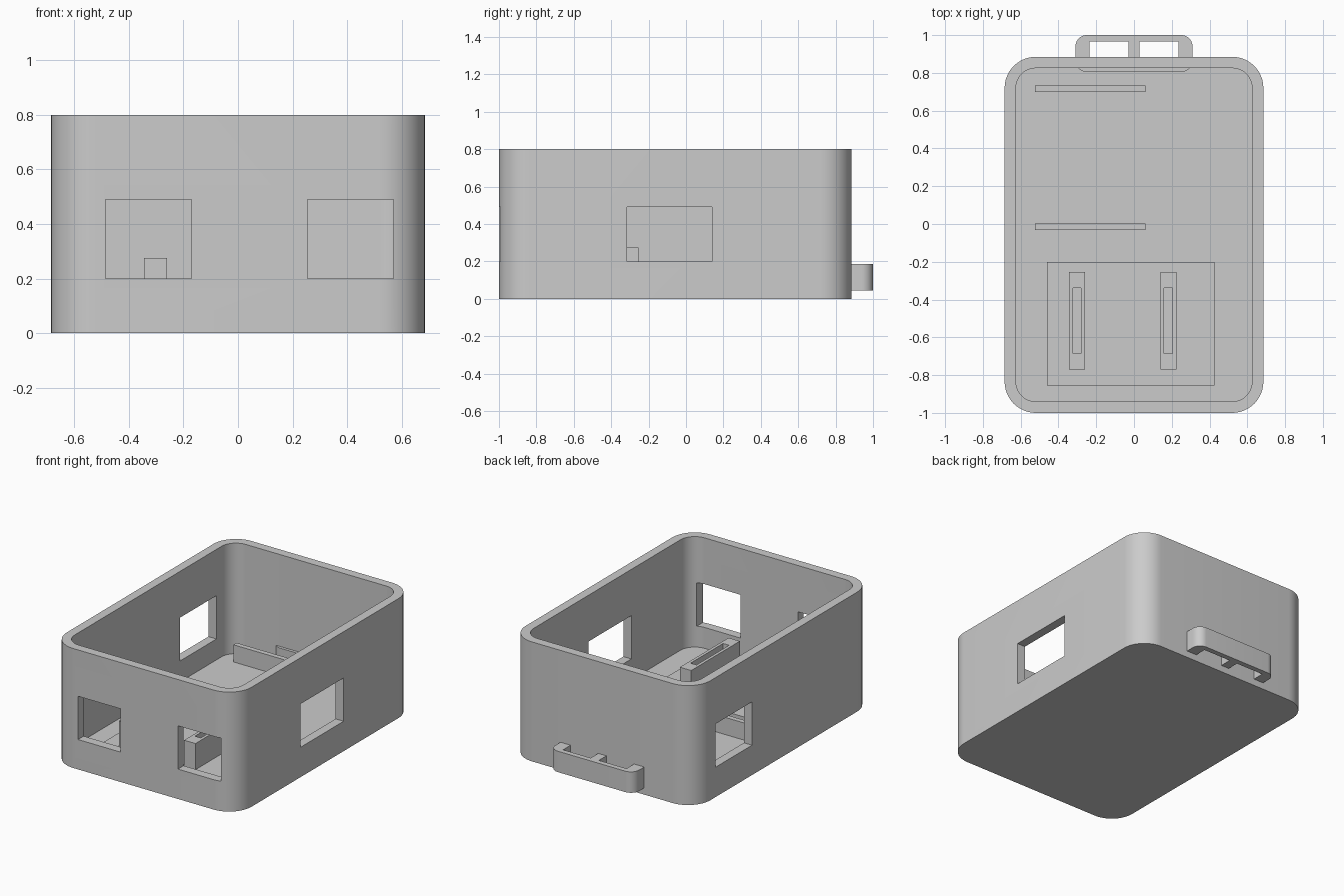
import bpy, bmesh, math

if "Cube" in bpy.data.objects:
    bpy.data.objects.remove(bpy.data.objects["Cube"])

grey = bpy.data.materials.new("plain grey")
grey.diffuse_color = (0.6, 0.6, 0.6, 1)
grey.use_nodes = True
grey.node_tree.nodes["Principled BSDF"].inputs["Base Color"].default_value = grey.diffuse_color


def prism(name, x0, x1, y0, y1, z0, z1, r=0.0, steps=12):
    """Upright block, with rounded vertical corners when r > 0."""
    if r:
        pts = []
        corners = [(x1 - r, y1 - r), (x0 + r, y1 - r), (x0 + r, y0 + r), (x1 - r, y0 + r)]
        for q, (cx, cy) in enumerate(corners):
            for i in range(steps + 1):
                a = (q + i / steps) * math.pi / 2
                pts.append((cx + r * math.cos(a), cy + r * math.sin(a)))
    else:
        pts = [(x0, y0), (x1, y0), (x1, y1), (x0, y1)]
    bm = bmesh.new()
    base = bm.faces.new([bm.verts.new((x, y, z0)) for x, y in pts])
    top = bmesh.ops.extrude_face_region(bm, geom=[base])["geom"]
    bmesh.ops.translate(bm, vec=(0, 0, z1 - z0),
                        verts=[v for v in top if isinstance(v, bmesh.types.BMVert)])
    bmesh.ops.recalc_face_normals(bm, faces=bm.faces)
    mesh = bpy.data.meshes.new(name)
    bm.to_mesh(mesh)
    bm.free()
    mesh.materials.append(grey)
    ob = bpy.data.objects.new(name, mesh)
    bpy.context.collection.objects.link(ob)
    return ob


def activate(ob):
    bpy.ops.object.select_all(action='DESELECT')
    ob.select_set(True)
    bpy.context.view_layer.objects.active = ob


def cut(ob, *box, r=0.0):
    """Subtract a block from an object."""
    cutter = prism("cutter", *box, r=r)
    activate(ob)
    mod = ob.modifiers.new("cut", 'BOOLEAN')
    mod.operation, mod.solver, mod.object = 'DIFFERENCE', 'EXACT', cutter
    bpy.ops.object.modifier_apply(modifier=mod.name)
    bpy.data.objects.remove(cutter)


def smooth(ob):
    activate(ob)
    bpy.ops.object.shade_smooth_by_angle(angle=math.radians(30))


# Open case with rounded corners
case = prism("case", -0.685, 0.685, -1.0, 0.885, 0, 0.8, r=0.165)
cut(case, -0.625, 0.625, -0.94, 0.825, 0.06, 0.9, r=0.105)

# Window openings: two in front, one in each side
for x0, x1, y0, y1 in [(-0.485, -0.17, -1.1, -0.8), (0.255, 0.57, -1.1, -0.8),
                       (0.55, 0.8, -0.315, 0.14), (-0.8, -0.55, 0.28, 0.665)]:
    cut(case, x0, x1, y0, y1, 0.2, 0.49)
smooth(case)

# Strap loop on the back, passing through the wall
loop = prism("strap_loop", -0.31, 0.31, 0.805, 1.0, 0.045, 0.185, r=0.06)
for x0, x1 in [(-0.235, -0.03), (0.03, 0.235)]:
    cut(loop, x0, x1, 0.86, 0.965, 0, 0.3)
smooth(loop)

# Raised pad on the floor with two slotted holders
prism("floor_pad", -0.46, 0.425, -0.855, -0.2, 0.05, 0.1)
for side, x in [("left", -0.302), ("right", 0.182)]:
    holder = prism(side + "_holder", x - 0.042, x + 0.042, -0.77, -0.255, 0.09, 0.275)
    cut(holder, x - 0.022, x + 0.022, -0.685, -0.34, 0.15, 0.4)

# Low dividing ribs on the floor
for name, y in [("back_rib", 0.717), ("middle_rib", -0.015)]:
    prism(name, -0.525, 0.06, y - 0.017, y + 0.017, 0.05, 0.175)
